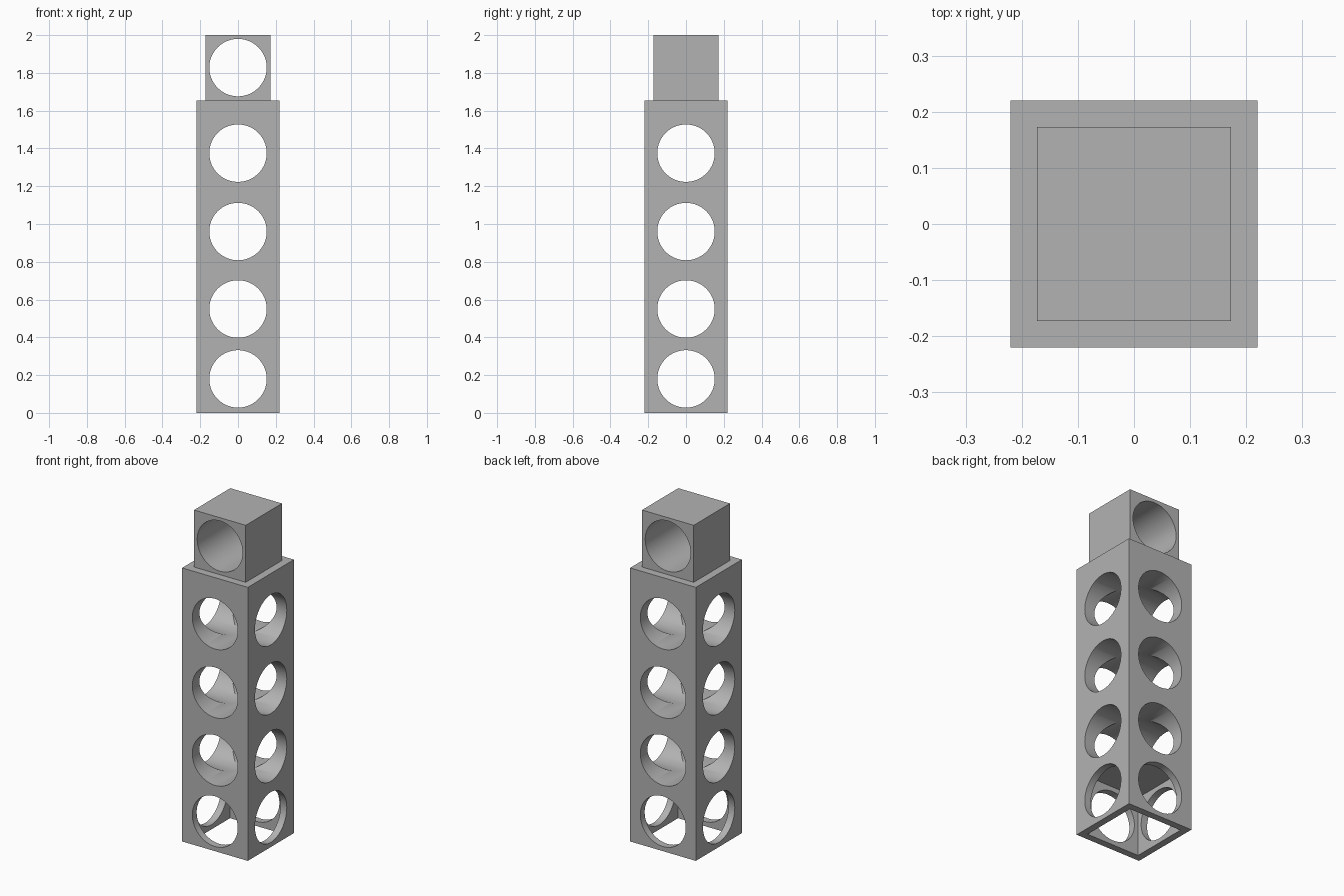
import bpy
from math import pi

if "Cube" in bpy.data.objects:
    bpy.data.objects.remove(bpy.data.objects["Cube"], do_unlink=True)

grey = bpy.data.materials.new("light_grey")
grey.use_nodes = True
colour = (0.45, 0.45, 0.45, 1)
grey.diffuse_color = colour
grey.node_tree.nodes["Principled BSDF"].inputs["Base Color"].default_value = colour

HALF, PEG, SOCKET = 0.22, 0.173, 0.178
SHOULDER, TOP, DEPTH = 1.655, 2.0, 0.36
RADIUS = 0.152


def box(name, half, z0, z1):
    bpy.ops.mesh.primitive_cube_add(size=1, location=(0, 0, (z0 + z1) / 2))
    ob = bpy.context.object
    ob.name = name
    ob.scale = (2 * half, 2 * half, z1 - z0)
    bpy.ops.object.transform_apply(location=True, rotation=False, scale=True)
    ob.data.materials.append(grey)
    return ob


def bore(name, z, rotation):
    bpy.ops.mesh.primitive_cylinder_add(vertices=96, radius=RADIUS, depth=1,
                                        location=(0, 0, z), rotation=rotation)
    ob = bpy.context.object
    ob.name = name
    ob.data.materials.append(grey)
    return ob


def combine(target, tool, operation):
    mod = target.modifiers.new("boolean", 'BOOLEAN')
    mod.operation = operation
    mod.solver = 'EXACT'
    mod.object = tool
    bpy.context.view_layer.objects.active = target
    bpy.ops.object.modifier_apply(modifier=mod.name)
    bpy.data.objects.remove(tool, do_unlink=True)


# Square bar with a peg on top and a matching socket underneath
bar = box("drilled_bar", HALF, 0, SHOULDER)
combine(bar, box("peg", PEG, SHOULDER - 0.1, TOP), 'UNION')
combine(bar, box("socket", SOCKET, -0.1, DEPTH), 'DIFFERENCE')

# Crossing holes through both directions of the bar
along_y, along_x = (pi / 2, 0, 0), (0, pi / 2, 0)
for z in (0.18, 0.55, 0.96, 1.375):
    for direction in (along_y, along_x):
        combine(bar, bore("bore", z, direction), 'DIFFERENCE')

# Single front-to-back hole through the peg
combine(bar, bore("peg_bore", 1.828, along_y), 'DIFFERENCE')

bpy.ops.object.select_all(action='DESELECT')
bar.select_set(True)
bpy.context.view_layer.objects.active = bar
bpy.ops.object.shade_smooth_by_angle(angle=pi / 6)
